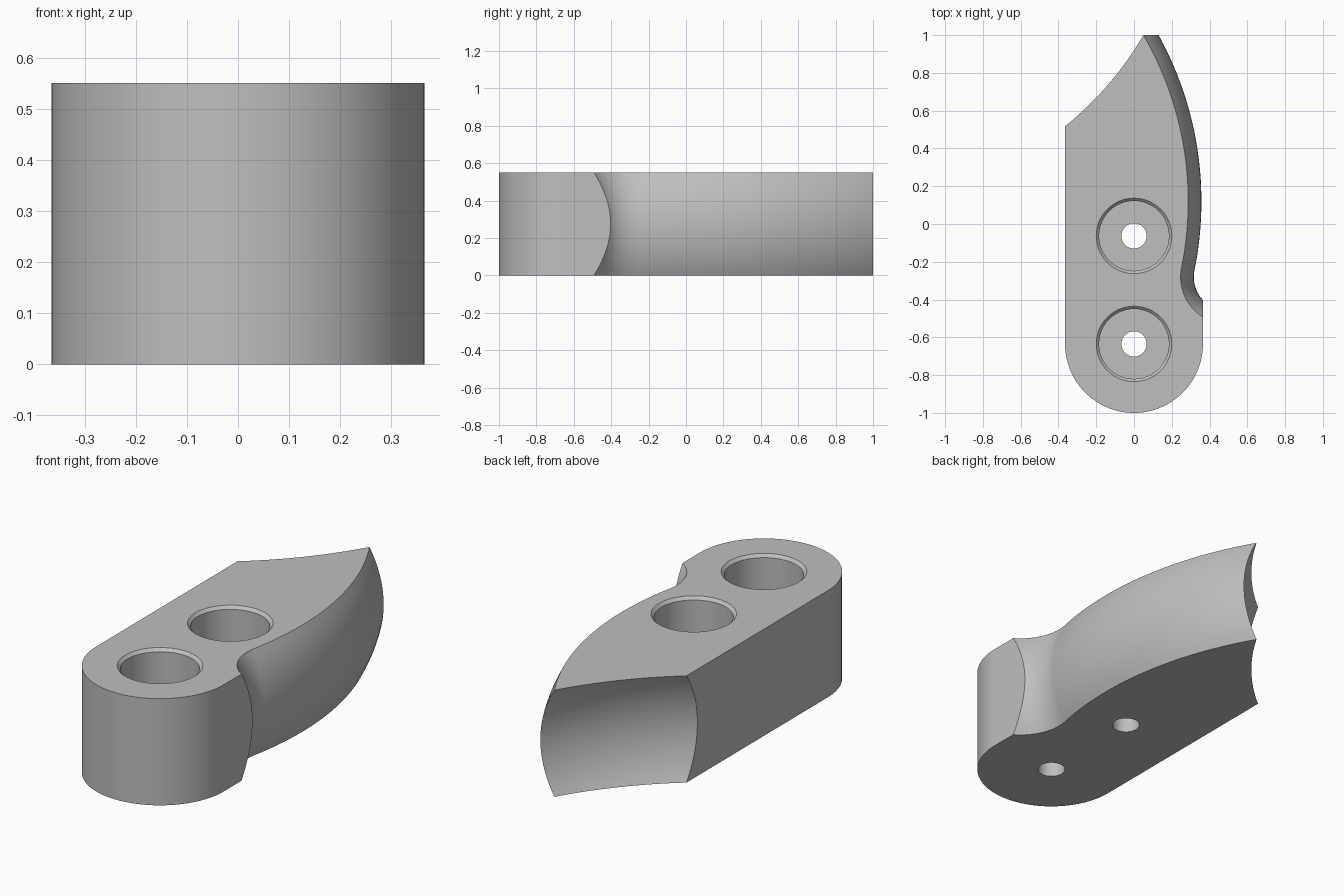
import bpy, bmesh
from math import pi, sin, cos, asin, acos, atan2, sqrt

cube = bpy.data.objects.get("Cube")
if cube:
    bpy.data.objects.remove(cube, do_unlink=True)

HALF_W, HEIGHT = 0.365, 0.55
ROUND_Y = HALF_W - 1          # centre of the rounded front end
ARC_X, ARC_Y, ARC_R = -1.463, 0.12, 1.82   # bulged side
NOTCH_Y, NOTCH_R = -0.28, 0.18             # hollow tangent to the bulged side
NOTCH_X = ARC_X + sqrt((ARC_R + NOTCH_R) ** 2 - (ARC_Y - NOTCH_Y) ** 2)
BARREL_R = 0.575              # curvature of side and end over the height

grey = bpy.data.materials.new("plain grey")
grey.use_nodes = True
colour = (0.52, 0.52, 0.52, 1)
grey.diffuse_color = colour
grey.node_tree.nodes["Principled BSDF"].inputs["Base Color"].default_value = colour


def arc(x, y, r, a0, a1, n):
    steps = [a0 + (a1 - a0) * i / n for i in range(n + 1)]
    return [(x + r * cos(a), y + r * sin(a)) for a in steps]


def outline(z):
    """Plan outline at height z; the curved side and end move in together."""
    d = BARREL_R - sqrt(BARREL_R ** 2 - (z - HEIGHT / 2) ** 2)
    big, small = ARC_R - d, NOTCH_R + d
    tangent = atan2(NOTCH_Y - ARC_Y, NOTCH_X - ARC_X)
    tip = asin((1 - ARC_Y) / big)
    notch_start = pi + acos((NOTCH_X - HALF_W) / small)
    pts = arc(0, ROUND_Y, HALF_W, pi, 2 * pi, 48)
    pts += arc(NOTCH_X, NOTCH_Y, small, notch_start, pi + tangent, 16)
    pts += arc(ARC_X, ARC_Y, big, tangent, tip, 32)[1:]
    pts += arc(ARC_X, 2 - ARC_Y, big, -tip, -acos((-HALF_W - ARC_X) / big), 16)[1:]
    return pts


def make_object(name, bm):
    bmesh.ops.recalc_face_normals(bm, faces=bm.faces)
    mesh = bpy.data.meshes.new(name)
    bm.to_mesh(mesh)
    bm.free()
    mesh.materials.append(grey)
    obj = bpy.data.objects.new(name, mesh)
    bpy.context.collection.objects.link(obj)
    return obj


def loft(name, rings):
    """Closed solid through rings that share one point count."""
    bm = bmesh.new()
    loops = [[bm.verts.new(p) for p in ring] for ring in rings]
    for low, high in zip(loops, loops[1:]):
        for i in range(len(low)):
            j = (i + 1) % len(low)
            bm.faces.new((low[i], low[j], high[j], high[i]))
    bm.faces.new(loops[0][::-1])
    bm.faces.new(loops[-1])
    return make_object(name, bm)


# Body: stacked outlines
LAYERS = 20
heights = [HEIGHT * i / LAYERS for i in range(LAYERS + 1)]
body = loft("jaw_body", [[(x, y, z) for x, y in outline(z)] for z in heights])

# Bolt holes: through hole, counterbore and chamfered rim
hole_profile = [(0.067, -0.05), (0.067, 0.2), (0.185, 0.2),
                (0.185, HEIGHT - 0.015), (0.2, HEIGHT), (0.2, HEIGHT + 0.05)]
for label, y in (("front", ROUND_Y), ("rear", -0.063)):
    rings = [[(px, py, z) for px, py in arc(0, y, r, 0, 2 * pi, 48)[:-1]]
             for r, z in hole_profile]
    cutter = loft(label + "_hole_cutter", rings)
    cutter.hide_render = True
    mod = body.modifiers.new(label + "_hole", "BOOLEAN")
    mod.operation, mod.solver, mod.object = "DIFFERENCE", "EXACT", cutter
    bpy.ops.object.select_all(action="DESELECT")
    bpy.context.view_layer.objects.active = body
    body.select_set(True)
    bpy.ops.object.modifier_apply(modifier=mod.name)
    bpy.data.objects.remove(cutter, do_unlink=True)

bpy.ops.object.shade_smooth_by_angle(angle=pi / 6)
